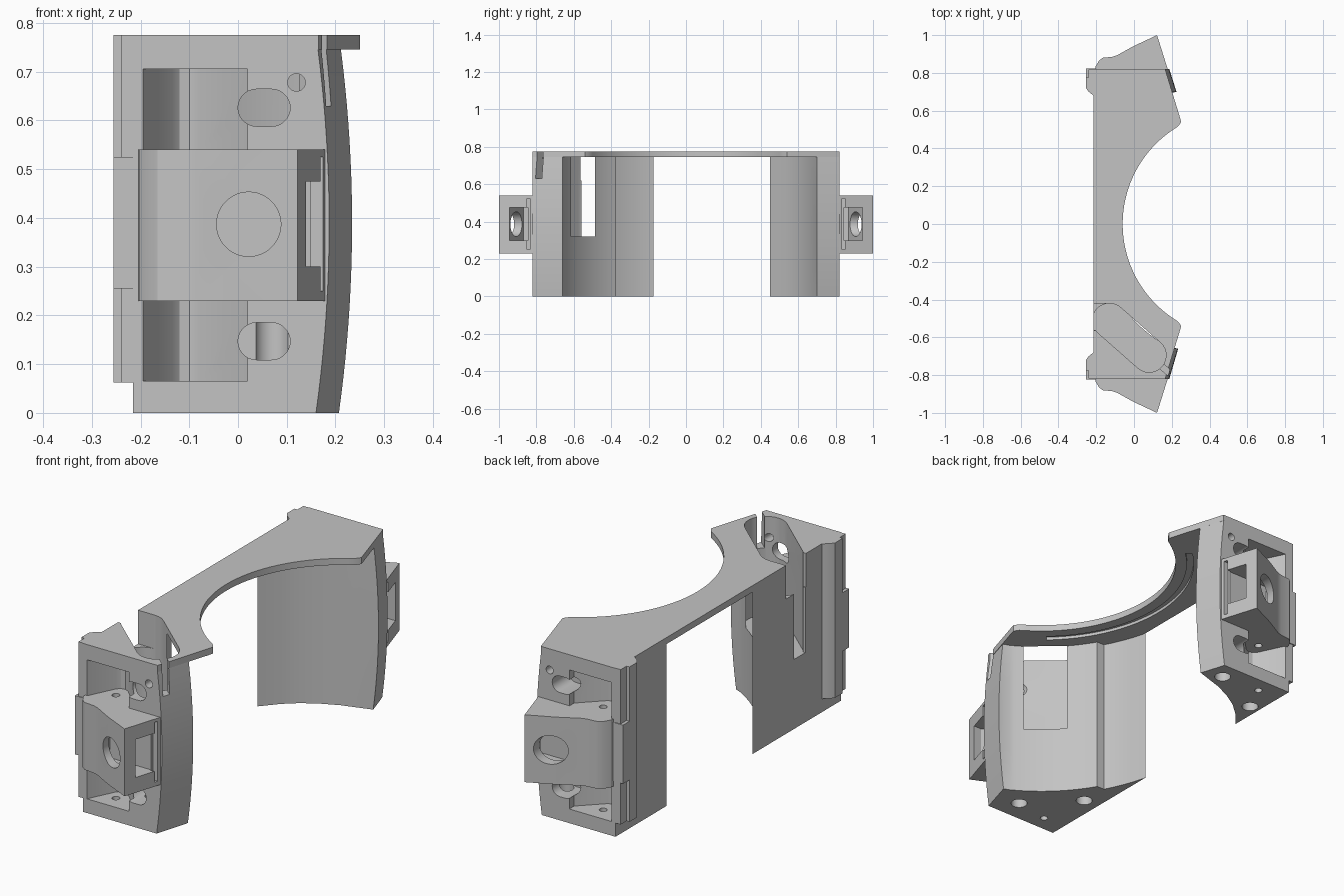
import bpy, bmesh, math
from mathutils import Vector

cube = bpy.data.objects.get("Cube")
if cube:
    bpy.data.objects.remove(cube)

grey = bpy.data.materials.new("light_grey")
grey.use_nodes = True
colour = (0.55, 0.55, 0.55, 1)
grey.diffuse_color = colour
grey.node_tree.nodes["Principled BSDF"].inputs["Base Color"].default_value = colour

TOP, PLATE_Z, OUT, BACK = 0.775, 0.745, 0.82, -0.215
CX = 0.54  # centre of the large round opening


def finish(name, bm):
    bmesh.ops.recalc_face_normals(bm, faces=bm.faces)
    mesh = bpy.data.meshes.new(name)
    bm.to_mesh(mesh)
    bm.free()
    mesh.materials.append(grey)
    obj = bpy.data.objects.new(name, mesh)
    bpy.context.collection.objects.link(obj)
    return obj


def prism(name, pts, z0, z1, bulged=(), steps=1):
    """Extrude a plan outline; the bulged corners bow outward with height."""
    bm = bmesh.new()
    rings = []
    for k in range(steps + 1):
        z = z0 + (z1 - z0) * k / steps
        bow = 0.027 * (1 - ((z - 0.388) / 0.388) ** 2)
        rings.append([bm.verts.new((x + (bow if i in bulged else 0), y, z))
                      for i, (x, y) in enumerate(pts)])
    n = len(pts)
    for a, b in zip(rings, rings[1:]):
        for i in range(n):
            j = (i + 1) % n
            bm.faces.new((a[i], a[j], b[j], b[i]))
    bm.faces.new(rings[0])
    bm.faces.new(rings[-1])
    return finish(name, bm)


def box(name, x0, x1, y0, y1, z0, z1):
    return prism(name, [(x0, y0), (x1, y0), (x1, y1), (x0, y1)], z0, z1)


def rod(name, a, b, r, r2=None, sides=32):
    """Round bar from a to b."""
    a, b = Vector(a), Vector(b)
    bm = bmesh.new()
    bmesh.ops.create_cone(bm, cap_ends=True, segments=sides, radius1=r,
                          radius2=r2 or r, depth=(b - a).length)
    rot = Vector((0, 0, 1)).rotation_difference(b - a)
    for v in bm.verts:
        v.co = rot @ v.co + (a + b) / 2
    return finish(name, bm)


def arc(cx, cy, r, a0, a1, n):
    return [(cx + r * math.cos(math.radians(a0 + (a1 - a0) * i / n)),
             cy + r * math.sin(math.radians(a0 + (a1 - a0) * i / n))) for i in range(n + 1)]


def capsule(a, b, r):
    ang = math.degrees(math.atan2(b[1] - a[1], b[0] - a[0]))
    return arc(*a, r, ang + 90, ang + 270, 14) + arc(*b, r, ang - 90, ang + 90, 14)


def cut(obj, cutters):
    for c in cutters:
        m = obj.modifiers.new("cut", 'BOOLEAN')
        m.operation, m.solver, m.object = 'DIFFERENCE', 'EXACT', c
    dg = bpy.context.evaluated_depsgraph_get()
    mesh = bpy.data.meshes.new_from_object(obj.evaluated_get(dg))
    obj.modifiers.clear()
    obj.data = mesh


def remove(cutters):
    for c in cutters:
        bpy.data.objects.remove(c)


def flip(pts, s):
    return [(x, y * s) for x, y in pts]


parts = []

# Top plate with round opening and a curved groove underneath
half = [(BACK, OUT), (0.165, OUT), (0.243, 0.565), (0.25, 0.54), (0.235, 0.518)]
edge = math.degrees(math.asin(0.50 / 0.60))
plate = prism("top_plate", half + arc(CX, 0, 0.60, 180 - edge, 180 + edge, 48)
              + flip(half, -1)[::-1], PLATE_Z, TOP)
groove = prism("groove_cutter", arc(CX, 0, 0.68, 132, 228, 40)
               + arc(CX, 0, 0.65, 228, 132, 40), PLATE_Z - 0.02, PLATE_Z + 0.014)
cut(plate, [groove])
remove([groove])
parts.append(plate)

# Legs: the front one has a stepped round wall, the back one is shorter
front_leg = prism("front_leg", [(BACK, -OUT), (0.16, -OUT), (0.207, -0.66)]
                  + arc(CX, 0, 0.742, 241, 210.4, 20)
                  + arc(CX, 0, 0.775, 208.9, 193.05, 12), 0, PLATE_Z, (1, 2), 20)
back_leg = prism("back_leg", [(BACK, OUT), (0.16, OUT), (0.198, 0.70), (0.14, 0.682),
                              (0.06, 0.657), (-0.02, 0.62), (-0.09, 0.577),
                              (-0.15, 0.525), (BACK, 0.45)], 0, PLATE_Z, (1, 2), 20)

for s, leg, label, holes in (
        (-1, front_leg, "front", [(0.07, 0.715), (-0.137, 0.51)]),
        (1, back_leg, "back", [(0.10, 0.735), (-0.165, 0.61)])):
    cutters = []
    # Wedge recesses with slotted holes above and below the lug
    wedge = [(-0.195, OUT), (-0.135, 0.695), (-0.12, 0.68), (-0.10, 0.676),
             (-0.08, 0.685), (0.02, 0.785), (0.02, OUT + 0.05), (-0.195, OUT + 0.05)]
    for z0, z1, zc in ((0.065, 0.231, 0.147), (0.539, 0.705, 0.626)):
        cutters.append(prism("recess_cutter", flip(wedge, s), z0, z1))
        hole = prism("slotted_hole_cutter", capsule((0.038, zc), (0.069, zc), 0.038), 0.70, 0.87)
        for v in hole.data.vertices:
            x, z, y = v.co
            v.co = (x, y * s, z)
        hole.data.flip_normals() if s > 0 else None
        cutters.append(hole)
    # Screw holes
    for x, y in holes:
        cutters.append(rod("hole_cutter", (x, y * s, -0.05), (x, y * s, 0.25), 0.036))
    pin = rod("pin_cutter", (-0.1, 0.745 * s, -0.05), (-0.1, 0.745 * s, 0.6), 0.017)
    cutters.append(pin)
    cutters.append(rod("side_hole_cutter", (0.12, 0.9 * s, 0.678), (0.12, 0.74 * s, 0.678), 0.018))
    cut(leg, cutters)

    # Side lug with a round window opening into a square pocket
    lug_pts = [(-0.205, 0.815), (-0.203, 0.835), (-0.185, 0.865), (-0.165, 0.88), (-0.115, 0.885),
               (-0.09, 0.893), (0.0, 0.943), (0.08, 0.98), (0.122, 1.0), (0.18, 0.815)]
    lug = prism(label + "_lug", flip(lug_pts, s), 0.23, 0.54)
    pocket = [(0.3, 0.945), (0.3, 0.845), (-0.06, 0.845), (-0.06, 0.87), (0.03, 0.91), (0.1, 0.945)]
    lug_cuts = [
        prism("pocket_cutter", flip(pocket, s), 0.30, 0.475),
        prism("side_slot_cutter", flip([(0.15, 0.833), (0.3, 0.833), (0.3, 0.85), (0.15, 0.85)], s),
              0.25, 0.525),
        rod("window_cutter", (0.022, 1.05 * s, 0.387), (0.022, 0.86 * s, 0.387), 0.066, sides=48),
        rod("flare_cutter", (0.005, 0.915 * s, 0.387), (-0.03, 1.0 * s, 0.387), 0.06, 0.105, 48)]
    cut(lug, lug_cuts + [pin])
    remove(cutters + lug_cuts)

    # Rail along the rear corner, with a deeper block at mid height
    rail_pts = [(BACK + 0.01, 0.675), (BACK, 0.68), (-0.24, 0.70), (-0.255, 0.72),
                (-0.255, 0.775), (BACK + 0.01, 0.775)]
    rail = prism(label + "_rail", flip(rail_pts, s), 0.062, TOP)
    strip = box(label + "_rail_strip", -0.24, -0.205, 0.77 * s, 0.818 * s, 0.062, TOP)
    block = box(label + "_rail_block", -0.255, -0.204, 0.74 * s, 0.822 * s, 0.255, 0.525)
    parts += [leg, lug, rail, strip, block]

# Deep slot in the front leg, open at the rear and slit to the outside
slit = [(0.10, -0.735), (0.12, -0.71), (0.26, -0.83), (0.24, -0.855)]
slot_cuts = [prism("slot_cutter", capsule((-0.13, -0.51), (0.08, -0.695), 0.09), 0.32, 0.9),
             box("rear_opening_cutter", -0.3, -0.15, -0.56, -0.48, 0.32, 0.9),
             box("rear_mouth_cutter", -0.3, -0.13, -0.565, -0.42, 0.62, 0.9),
             prism("slit_cutter", slit, 0.63, 0.9)]
for obj in (front_leg, plate):
    cut(obj, slot_cuts)
remove(slot_cuts)

# Shading
bpy.ops.object.select_all(action='DESELECT')
for p in parts:
    p.select_set(True)
bpy.context.view_layer.objects.active = plate
bpy.ops.object.shade_smooth_by_angle(angle=math.radians(25))
